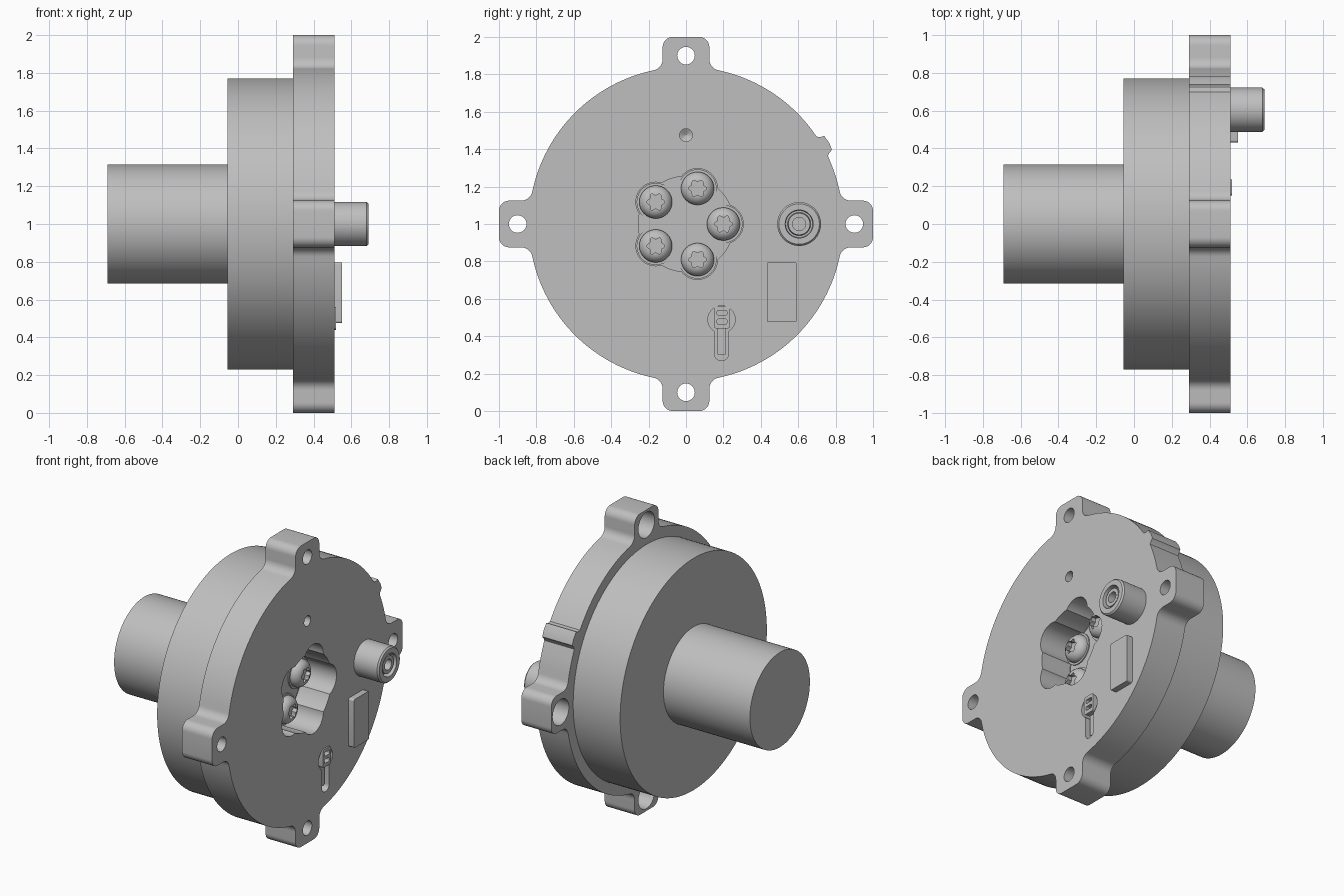
import bpy, bmesh, math
from math import sin, cos, pi, radians, atan2, hypot

if "Cube" in bpy.data.objects:
    bpy.data.objects.remove(bpy.data.objects["Cube"])

ZC = 1.0  # height of the main axis, which runs along x

grey = bpy.data.materials.new("light grey metal")
grey.diffuse_color = (0.52, 0.52, 0.52, 1)
grey.use_nodes = True
grey.node_tree.nodes["Principled BSDF"].inputs["Base Color"].default_value = grey.diffuse_color


def finish(name, bm):
    bmesh.ops.recalc_face_normals(bm, faces=bm.faces)
    me = bpy.data.meshes.new(name)
    bm.to_mesh(me)
    bm.free()
    me.materials.append(grey)
    ob = bpy.data.objects.new(name, me)
    bpy.context.collection.objects.link(ob)
    return ob


def lathe(name, profile, y=0, z=0, n=48):
    """Turn (x, radius) points round an x-parallel axis; ends are capped."""
    bm = bmesh.new()
    rings = [[bm.verts.new((x, y + r * cos(2 * pi * i / n), ZC + z + r * sin(2 * pi * i / n)))
              for i in range(n)] for x, r in profile]
    for a, b in zip(rings, rings[1:]):
        for i in range(n):
            j = (i + 1) % n
            bm.faces.new((a[i], a[j], b[j], b[i]))
    bm.faces.new(rings[0])
    bm.faces.new(rings[-1])
    return finish(name, bm)


def prism(name, pts, x0, x1):
    """Extrude a (y, z) outline along x."""
    bm = bmesh.new()
    a = [bm.verts.new((x0, y, ZC + z)) for y, z in pts]
    b = [bm.verts.new((x1, y, ZC + z)) for y, z in pts]
    bm.faces.new(a)
    bm.faces.new(b)
    for i in range(len(pts)):
        j = (i + 1) % len(pts)
        bm.faces.new((a[i], a[j], b[j], b[i]))
    return finish(name, bm)


def arc(cy, cz, r, a0, a1, n=8):
    return [(cy + r * cos(a0 + (a1 - a0) * i / n), cz + r * sin(a0 + (a1 - a0) * i / n))
            for i in range(n + 1)]


def rounded(y0, y1, z0, z1, r):
    pts = []
    for k, (y, z) in enumerate([(y1 - r, z1 - r), (y0 + r, z1 - r), (y0 + r, z0 + r), (y1 - r, z0 + r)]):
        pts += arc(y, z, r, k * pi / 2, (k + 1) * pi / 2, 6)
    return pts


def cut(ob, cutters):
    bpy.context.view_layer.objects.active = ob
    for c in cutters:
        c.hide_render = True
        m = ob.modifiers.new("cut", 'BOOLEAN')
        m.operation = 'DIFFERENCE'
        m.solver = 'EXACT'
        m.object = c
        bpy.ops.object.modifier_apply(modifier=m.name)
        bpy.data.objects.remove(c)


# rear shaft and round body
lathe("rear_shaft", [(-0.69, 0.315), (-0.055, 0.315)], n=96)
lathe("body_drum", [(-0.055, 0.77), (0.29, 0.77)], n=128)

# flange outline: disc with four rounded, filleted lugs and one side nib
R, HW, F, C = 0.84, 0.125, 0.06, 0.055
fz = math.sqrt((R + F) ** 2 - (HW + F) ** 2)
ta = atan2(fz, HW + F)
lug = arc(HW + F, fz, F, ta + pi, pi)[:]
lug[0] = (R * cos(ta), R * sin(ta))
lug += arc(HW - C, 1 - C, C, 0, pi / 2)
lug += [(-y, z) for y, z in reversed(lug)]
nib = [(0.77, 0.337), (0.759, 0.364), (0.765, 0.378), (0.78, 0.396), (0.768, 0.43),
       (0.738, 0.472), (0.72, 0.464), (0.698, 0.467)]
outline = []
for k in range(4):
    a = k * pi / 2
    outline += [(y * cos(a) - z * sin(a), y * sin(a) + z * cos(a)) for y, z in lug]
    start, end = pi - ta + a, ta + a + pi / 2
    edge = [(R * cos(t), R * sin(t)) for t in
            (start + (end - start) * i / 32 for i in range(1, 32))]
    if k == 3:  # the nib replaces part of the upper right edge
        lo, hi = (atan2(z, y) for y, z in (nib[0], nib[-1]))
        edge = ([p for p in edge if atan2(p[1], p[0]) < lo - 0.01] + nib +
                [p for p in edge if atan2(p[1], p[0]) > hi + 0.01])
    outline += edge
flange = prism("flange", outline, 0.29, 0.51)

# flange cutters: lug holes, screw pocket, drilled dimple, keyhole slot
cutters = []
for k in range(4):
    y, z = 0.9 * cos(k * pi / 2), 0.9 * sin(k * pi / 2)
    cutters.append(lathe("lug_cut", [(0.2, 0.085), (0.40, 0.085), (0.40, 0.047), (0.6, 0.047)], y, z, 32))
spots = [(0.2 * cos(radians(72 * k)), 0.2 * sin(radians(72 * k))) for k in range(5)]
cutters.append(lathe("pocket_cut", [(0.2, 0.255), (0.6, 0.255)], n=96))
cutters += [lathe("lobe_cut", [(0.2, 0.106), (0.6, 0.106)], y, z) for y, z in spots]
cutters.append(lathe("dimple_cut", [(0.43, 0.002), (0.45, 0.034), (0.6, 0.034)], 0, 0.475, 32))
cutters.append(lathe("key_cut", [(0.44, 0.073), (0.6, 0.073)], 0.19, -0.51))
cutters.append(prism("slot_cut", rounded(0.153, 0.227, -0.73, -0.5, 0.034), 0.44, 0.6))
cut(flange, cutters)

# hub and five star-drive screws inside the pocket
lathe("hub_disc", [(0.28, 0.24), (0.298, 0.24)], n=64)
for y, z in spots:
    lathe("screw_washer", [(0.285, 0.102), (0.305, 0.102)], y, z)
    head = lathe("screw_head", [(0.30, 0.088), (0.318, 0.088), (0.335, 0.082), (0.35, 0.068),
                                (0.36, 0.05)], y, z)
    star = [(y + r * cos(t), z + r * sin(t)) for t, r in
            ((2 * pi * i / 48, 0.041 + 0.007 * cos(12 * pi * i / 48)) for i in range(48))]
    cut(head, [prism("star_cut", star, 0.33, 0.4)])

# side port with ring groove and centre bore
lathe("port_boss", [(0.50, 0.117), (0.68, 0.117), (0.69, 0.108), (0.69, 0.075), (0.65, 0.072),
                    (0.65, 0.062), (0.68, 0.058), (0.68, 0.035), (0.63, 0.035)], 0.605, 0, 64)

# raised label plate
prism("label_plate", rounded(0.432, 0.592, -0.525, -0.203, 0.012), 0.50, 0.55)

# small plug and its lead in the keyhole
plug = prism("plug", rounded(0.15, 0.235, -0.56, -0.44, 0.015), 0.43, 0.518)
cut(plug, [prism("plug_cut", rounded(0.167, 0.218, z - 0.013, z + 0.013, 0.006), 0.48, 0.6)
           for z in (-0.475, -0.522)])
prism("plug_lead", rounded(0.165, 0.215, -0.70, -0.55, 0.012), 0.43, 0.485)

# smooth round surfaces, keep crisp edges
for ob in bpy.data.objects:
    ob.select_set(True)
bpy.context.view_layer.objects.active = flange
bpy.ops.object.shade_smooth_by_angle(angle=radians(30))
